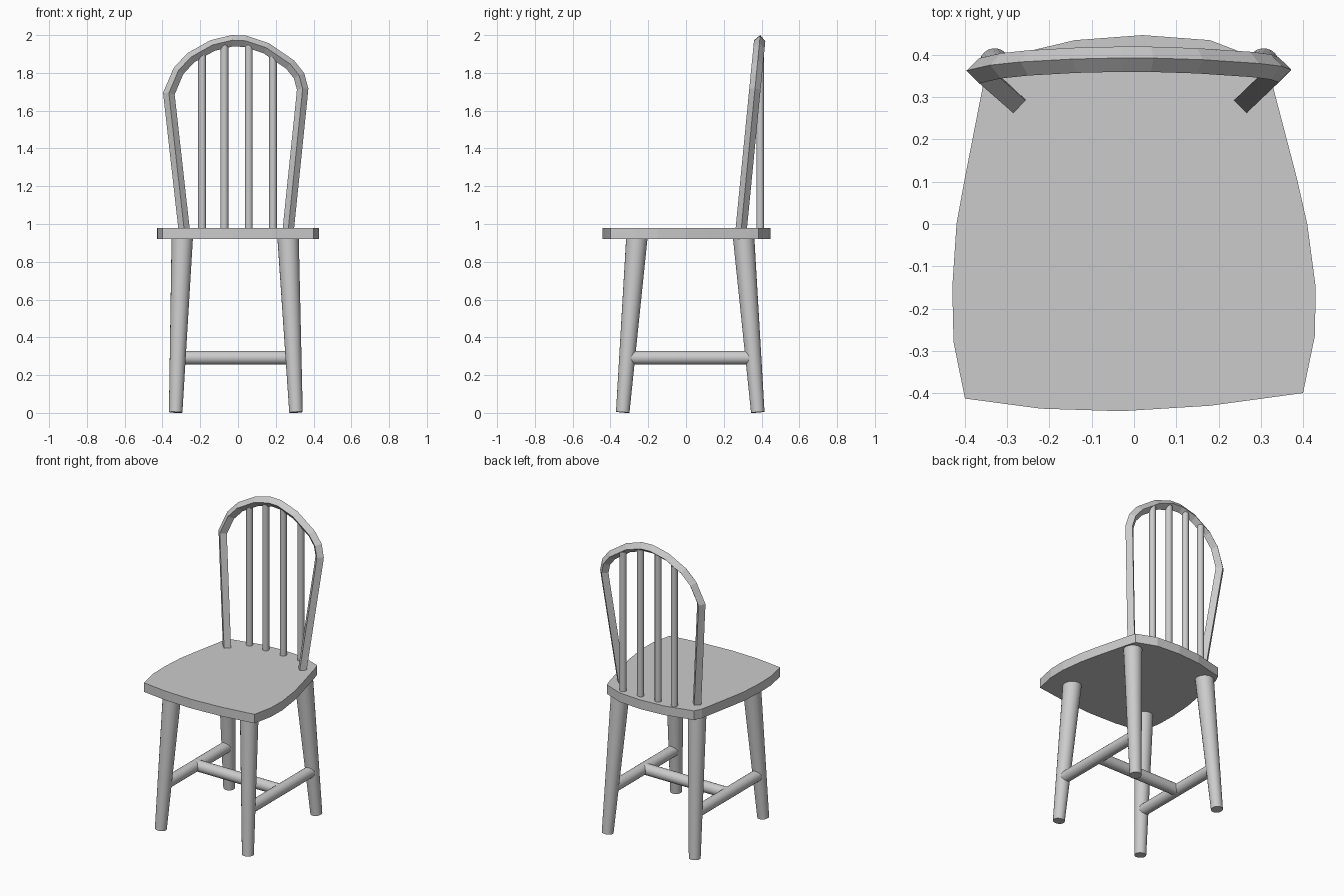
import bpy, bmesh
from math import radians
from mathutils import Vector

old = bpy.data.objects.get("Cube")
if old:
    bpy.data.objects.remove(old, do_unlink=True)

grey = bpy.data.materials.new("grey_wood")
grey.use_nodes = True
colour = (0.6, 0.6, 0.6, 1)
grey.diffuse_color = colour
grey.node_tree.nodes["Principled BSDF"].inputs["Base Color"].default_value = colour


def add_object(name, bm, smooth=False):
    bmesh.ops.recalc_face_normals(bm, faces=bm.faces)
    mesh = bpy.data.meshes.new(name)
    bm.to_mesh(mesh)
    bm.free()
    mesh.materials.append(grey)
    obj = bpy.data.objects.new(name, mesh)
    bpy.context.collection.objects.link(obj)
    if smooth:
        bpy.ops.object.select_all(action="DESELECT")
        obj.select_set(True)
        bpy.context.view_layer.objects.active = obj
        bpy.ops.object.shade_smooth_by_angle(angle=radians(40))
    return obj


def rod(name, start, end, r_start, r_end, sides=20):
    """Round, optionally tapered bar between two points."""
    a, b = Vector(start), Vector(end)
    bm = bmesh.new()
    bmesh.ops.create_cone(bm, cap_ends=True, segments=sides, radius1=r_start,
                          radius2=r_end, depth=(b - a).length)
    turn = (b - a).to_track_quat("Z", "Y").to_matrix().to_4x4()
    bmesh.ops.transform(bm, matrix=turn, verts=bm.verts)
    bmesh.ops.translate(bm, vec=(a + b) / 2, verts=bm.verts)
    return add_object(name, bm, smooth=True)


# Seat: bowed outline extruded to a thin slab
outline = [(-0.40, -0.413), (-0.22, -0.437), (-0.03, -0.443), (0.18, -0.43),
           (0.40, -0.40), (0.428, -0.265), (0.43, -0.15), (0.41, 0), (0.385, 0.11),
           (0.325, 0.34), (0.31, 0.385), (0.18, 0.435), (0.02, 0.447), (-0.14, 0.435),
           (-0.33, 0.39), (-0.355, 0.34), (-0.40, 0.11), (-0.42, 0),
           (-0.43, -0.15), (-0.427, -0.28)]
bm = bmesh.new()
face = bm.faces.new([bm.verts.new((x, y, 0.92)) for x, y in outline])
top = bmesh.ops.extrude_face_region(bm, geom=[face])["geom"]
bmesh.ops.translate(bm, vec=(0, 0, 0.06),
                    verts=[v for v in top if isinstance(v, bmesh.types.BMVert)])
add_object("seat", bm)

# Legs: tapered and splayed
for side, x_top, x_foot in (("right", -0.295, -0.33), ("left", 0.265, 0.307)):
    for end, y_top, y_foot in (("front", -0.26, -0.335), ("back", 0.305, 0.38)):
        rod(f"{end}_{side}_leg", (x_foot, y_foot, 0.003), (x_top, y_top, 0.93), 0.036, 0.057)

# Stretchers: one per side and a cross bar
for side, x in (("right", -0.319), ("left", 0.294)):
    rod(f"{side}_stretcher", (x, -0.31, 0.292), (x, 0.355, 0.292), 0.036, 0.036)
rod("cross_stretcher", (-0.319, 0.02, 0.292), (0.294, 0.02, 0.292), 0.036, 0.036)

# Back hoop: diamond section swept along a bent path leaning backwards
path = [(-0.283, 0.95), (-0.366, 1.69), (-0.315, 1.81), (-0.25, 1.88), (-0.135, 1.945),
        (-0.03, 1.97), (0.04, 1.967), (0.15, 1.93), (0.275, 1.845), (0.323, 1.785),
        (0.342, 1.715), (0.338, 1.67), (0.264, 0.95)]
points = [Vector((x, 0.293 + (z - 0.98) * 0.098, z)) for x, z in path]
plane_normal = Vector((0, 1, -0.098)).normalized()
half = 0.03
bm = bmesh.new()
rings = []
for i, p in enumerate(points):
    before = (p - points[i - 1]).normalized() if i else None
    after = (points[i + 1] - p).normalized() if i < len(points) - 1 else None
    along = ((before or after) + (after or before)).normalized()
    out = along.cross(plane_normal)
    mitre = half / max(0.5, along.dot(after or before))
    rings.append([bm.verts.new(p + d) for d in
                  (out * mitre, plane_normal * half, -out * mitre, -plane_normal * half)])
for a, b in zip(rings, rings[1:]):
    for k in range(4):
        n = (k + 1) % 4
        bm.faces.new((a[k], a[n], b[n], b[k]))
bm.faces.new(rings[0])
bm.faces.new(rings[-1])
add_object("back_hoop", bm)

# Spindles: upright rods from seat to hoop
for i, (x, z) in enumerate(((-0.19, 1.905), (-0.072, 1.95), (0.057, 1.95), (0.185, 1.9))):
    rod(f"spindle_{i + 1}", (x, 0.393, 0.95), (x, 0.393, z), 0.021, 0.021, 12)
